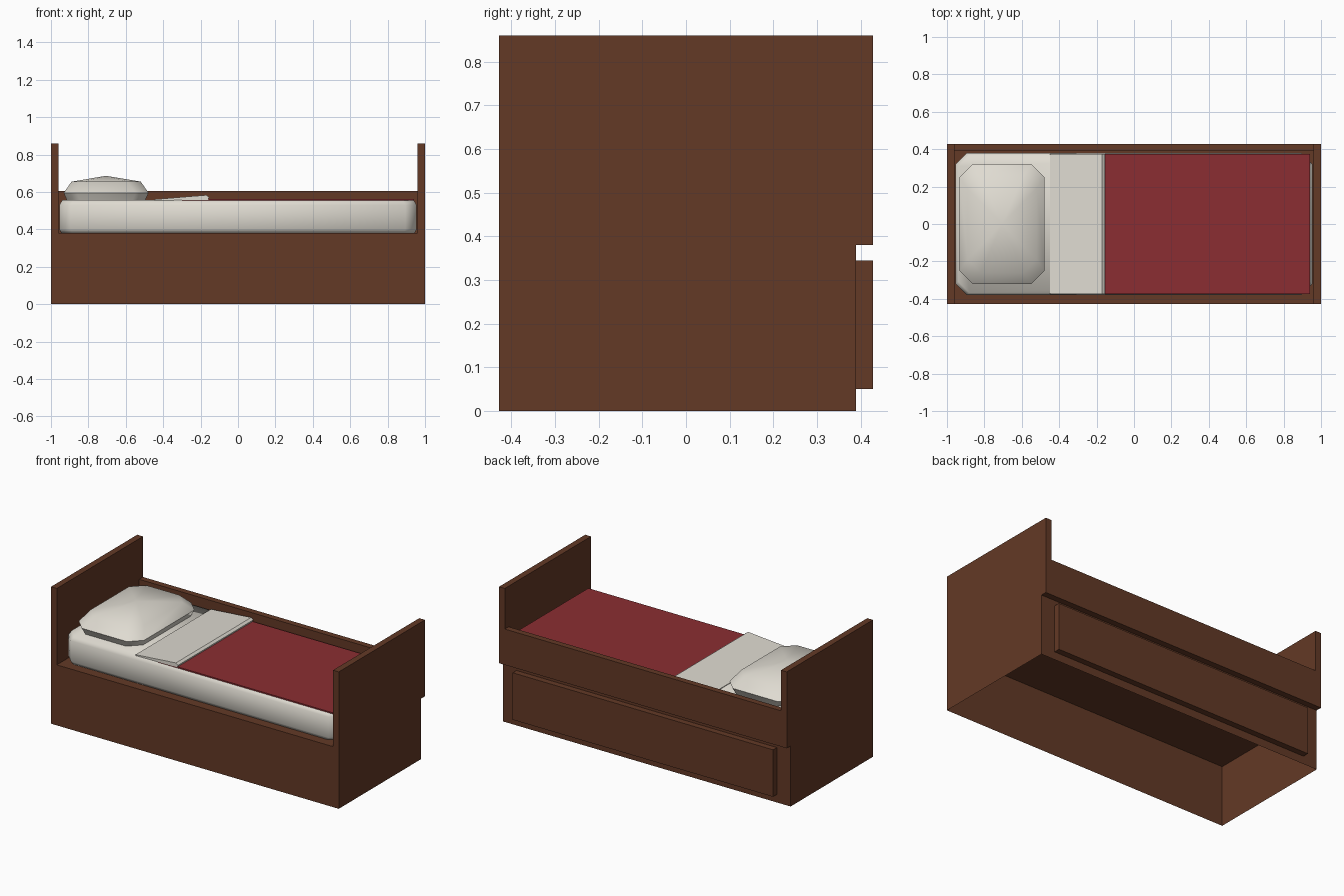
import bpy, bmesh, math

if "Cube" in bpy.data.objects:
    bpy.data.objects.remove(bpy.data.objects["Cube"])


def material(name, color):
    m = bpy.data.materials.new(name)
    m.diffuse_color = (*color, 1)
    m.use_nodes = True
    m.node_tree.nodes["Principled BSDF"].inputs["Base Color"].default_value = m.diffuse_color
    return m


WOOD = material("brown wood", (0.125, 0.041, 0.019))
LINEN = material("off white linen", (0.74, 0.71, 0.64))
RED = material("dark red blanket", (0.26, 0.027, 0.032))


def finish(bm, name, mat, smooth=None):
    bmesh.ops.recalc_face_normals(bm, faces=bm.faces[:])
    me = bpy.data.meshes.new(name)
    bm.to_mesh(me)
    bm.free()
    me.materials.append(mat)
    if smooth:
        me.shade_smooth()
        me.set_sharp_from_angle(angle=math.radians(smooth))
    ob = bpy.data.objects.new(name, me)
    bpy.context.collection.objects.link(ob)
    return ob


def box(name, x, y, z, mat, open_bottom=False):
    bm = bmesh.new()
    bmesh.ops.create_cube(bm, size=1)
    for v in bm.verts:
        v.co = [r[0] if c < 0 else r[1] for c, r in zip(v.co, (x, y, z))]
    bmesh.ops.recalc_face_normals(bm, faces=bm.faces[:])
    me_bottom = [f for f in bm.faces if all(v.co.z == z[0] for v in f.verts)]
    if open_bottom:
        bmesh.ops.delete(bm, geom=me_bottom, context='FACES')
    return finish(bm, name, mat)


def cushion(name, cx, rings, mat, smooth, peak=None):
    """Stack of chamfered rectangles; each ring is (half x, half y, chamfer, z)."""
    bm = bmesh.new()
    loops = []
    for hx, hy, c, z in rings:
        pts = [(hx, hy - c), (hx - c, hy), (c - hx, hy), (-hx, hy - c),
               (-hx, c - hy), (c - hx, -hy), (hx - c, -hy), (hx, c - hy)]
        loops.append([bm.verts.new((cx + px, py, z)) for px, py in pts])
    for a, b in zip(loops, loops[1:]):
        for i in range(8):
            j = (i + 1) % 8
            bm.faces.new((a[i], a[j], b[j], b[i]))
    bm.faces.new(loops[0][::-1])
    if peak:
        tip = bm.verts.new((cx, 0, peak))
        for i in range(8):
            bm.faces.new((loops[-1][i], loops[-1][(i + 1) % 8], tip))
    else:
        bm.faces.new(loops[-1])
    return finish(bm, name, mat, smooth)


def extrude_y(name, profile, hy, mat):
    bm = bmesh.new()
    f = bm.faces.new([bm.verts.new((x, -hy, z)) for x, z in profile])
    r = bmesh.ops.extrude_face_region(bm, geom=[f])
    for v in r["geom"]:
        if isinstance(v, bmesh.types.BMVert):
            v.co.y = hy
    return finish(bm, name, mat)


# Wooden frame: hollow base, open underneath, with end boards and back rail
box("base", (-1, 1), (-0.428, 0.39), (0, 0.38), WOOD, open_bottom=True)
box("headboard", (-1, -0.96), (-0.428, 0.428), (0.38, 0.86), WOOD)
box("footboard", (0.96, 1), (-0.428, 0.428), (0.38, 0.86), WOOD)
box("back_rail", (-0.96, 0.96), (0.39, 0.428), (0.38, 0.605), WOOD)
box("drawer_front", (-0.905, 0.905), (0.39, 0.428), (0.05, 0.345), WOOD)

# Mattress with chamfered corners and softened rims
cushion("mattress", 0, [(0.945, 0.37, 0.06, 0.381), (0.955, 0.38, 0.06, 0.40),
                        (0.955, 0.38, 0.06, 0.53), (0.94, 0.368, 0.06, 0.556)],
        LINEN, 70)

# Pillow
cushion("pillow", -0.705, [(0.21, 0.305, 0.07, 0.556), (0.227, 0.32, 0.07, 0.595),
                           (0.185, 0.26, 0.07, 0.655)],
        LINEN, 50, peak=0.686)

# Blanket and the sheet folded back over it
box("blanket", (-0.3, 0.94), (-0.373, 0.373), (0.553, 0.561), RED)
extrude_y("folded_sheet", [(-0.45, 0.554), (-0.45, 0.56), (-0.17, 0.583),
                           (-0.155, 0.572), (-0.16, 0.558)], 0.374, LINEN)
